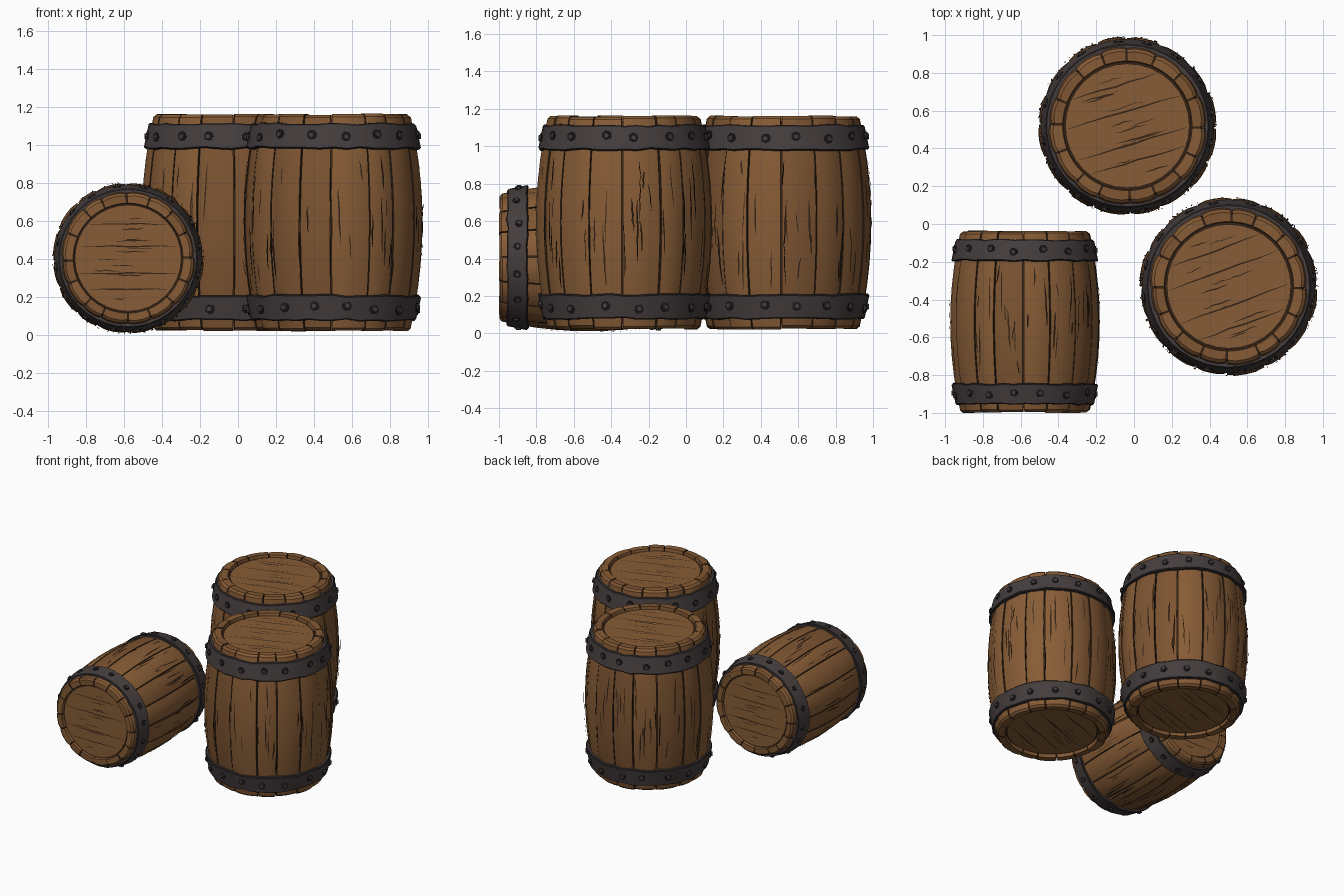
import bpy, bmesh, math, random
from mathutils import Matrix, Vector

cube = bpy.data.objects.get("Cube")
if cube:
    bpy.data.objects.remove(cube, do_unlink=True)

TAU = 2 * math.pi
HEIGHT = 1.145
STAVES = 16
LID_R = 0.335
RECESS = 0.022


def material(name, rgb):
    mat = bpy.data.materials.new(name)
    mat.use_nodes = True
    mat.diffuse_color = (*rgb, 1)
    mat.node_tree.nodes["Principled BSDF"].inputs["Base Color"].default_value = (*rgb, 1)
    return mat


MATS = [material("oak brown", (0.245, 0.108, 0.037)),
        material("dark oak", (0.205, 0.089, 0.031)),
        material("crack brown", (0.035, 0.017, 0.008)),
        material("iron grey", (0.060, 0.047, 0.048)),
        material("iron edge", (0.018, 0.014, 0.015))]
OAK, DARK_OAK, CRACK, IRON, EDGE = range(len(MATS))


def radius(z):
    """Outer radius of the bulging barrel wall."""
    u = 2 * z / HEIGHT - 1
    return 0.405 + 0.066 * (1 - u * u)


def polar(r, a, z):
    return Vector((r * math.cos(a), r * math.sin(a), z))


def sweep(bm, loop, angles, mat=0, full=False, cap_mat=None):
    """Turn a closed (r, z) loop through the angles; cap the ends unless full."""
    cols = [[bm.verts.new(polar(r, a, z)) for r, z in loop] for a in angles]
    n = len(loop)
    for i in range(len(cols) if full else len(cols) - 1):
        p, q = cols[i], cols[(i + 1) % len(cols)]
        for j in range(n):
            k = (j + 1) % n
            bm.faces.new((p[j], q[j], q[k], p[k])).material_index = \
                mat(j) if callable(mat) else mat
    if not full:
        for col in (cols[0], cols[-1]):
            bm.faces.new(col).material_index = cap_mat
    return cols


def finish(bm, name, matrix, smooth=None, recalc=True):
    if recalc:
        bmesh.ops.recalc_face_normals(bm, faces=bm.faces)
    mesh = bpy.data.meshes.new(name)
    bm.to_mesh(mesh)
    bm.free()
    for mat in MATS:
        mesh.materials.append(mat)
    obj = bpy.data.objects.new(name, mesh)
    bpy.context.collection.objects.link(obj)
    obj.matrix_world = matrix
    if smooth:
        bpy.ops.object.select_all(action="DESELECT")
        obj.select_set(True)
        bpy.context.view_layer.objects.active = obj
        bpy.ops.object.shade_smooth_by_angle(angle=math.radians(smooth))
    return obj


def sliver(bm, path, side):
    """Tapered dark strip along a path; side(i) gives the half width vector."""
    left = [bm.verts.new(p - side(i)) for i, p in enumerate(path)]
    right = [bm.verts.new(p + side(i)) for i, p in enumerate(path)]
    for i in range(len(path) - 1):
        bm.faces.new((left[i], right[i], right[i + 1], left[i + 1])).material_index = CRACK


def staves(name, rng, matrix):
    """Separate bulging boards round a dark core."""
    bm = bmesh.new()
    edges = [(i + rng.uniform(-0.12, 0.12)) * TAU / STAVES for i in range(STAVES)]
    edges.append(edges[0] + TAU)
    for a, b in zip(edges, edges[1:]):
        grow, low, high = rng.uniform(-0.005, 0.004), rng.uniform(0, 0.008), rng.uniform(0, 0.008)
        top = HEIGHT - high
        zs = [low + 0.014 + (top - low - 0.028) * i / 10 for i in range(11)]
        loop = [(radius(0) - 0.012 + grow, low)] + [(radius(z) + grow, z) for z in zs]
        loop += [(radius(0) - 0.012 + grow, top), (LID_R + 0.008, top),
                 (LID_R, HEIGHT - 0.05), (LID_R, 0.05), (LID_R + 0.008, low)]
        gap = 0.009
        angles = [a + gap + (b - a - 2 * gap) * i / 4 for i in range(5)]
        cols = sweep(bm, loop, angles, rng.choice((OAK, OAK, DARK_OAK)), cap_mat=CRACK)
        for col in (cols[0], cols[-1]):          # worn long edges
            for v in col[:len(zs) + 2]:
                pull = 1 - 0.006 / v.co.xy.length
                v.co.x *= pull
                v.co.y *= pull
    core = [(0, 0.03)] + [(radius(z) - 0.022, z) for z in
                          [0.03 + (HEIGHT - 0.06) * i / 8 for i in range(9)]] + [(0, HEIGHT - 0.03)]
    sweep(bm, core, [TAU * i / 32 for i in range(32)], CRACK, full=True)
    bmesh.ops.remove_doubles(bm, verts=bm.verts, dist=1e-5)
    finish(bm, name + "_staves", matrix, 35)
    return edges


def wall_cracks(name, rng, matrix):
    """Grain splits painted along the boards."""
    bm = bmesh.new()
    for _ in range(75):
        a, drift = rng.uniform(0, TAU), rng.uniform(-0.035, 0.035)
        size = rng.uniform(0.08, 0.34)
        z0 = rng.uniform(0.2, HEIGHT - 0.2 - size)
        width = rng.uniform(0.002, 0.0055)
        path = []
        for i in range(7):
            z = z0 + size * i / 6
            path.append(polar(radius(z) + 0.0045, a + drift * i / 6 + rng.uniform(-0.006, 0.006), z))
        tangent = polar(1, a + math.pi / 2, 0)
        sliver(bm, path, lambda i: tangent * width * (0.08 + math.sin(math.pi * i / 6) ** 0.7
                                                      if 0 < i < 6 else 0.08))
    finish(bm, name + "_grain", matrix, recalc=False)


def lid(name, rng, matrix, top, turn):
    """Recessed round end with plank seams and grain."""
    bm = bmesh.new()
    surface, sign = (HEIGHT - RECESS, 1) if top else (RECESS, -1)
    disc = [(0, surface), (LID_R - 0.006, surface),
            (LID_R - 0.006, surface - sign * 0.012), (0, surface - sign * 0.012)]
    sweep(bm, disc, [TAU * i / 32 for i in range(32)], OAK, full=True)
    bmesh.ops.remove_doubles(bm, verts=bm.verts, dist=1e-5)
    finish(bm, name + "_lid", matrix)

    bm = bmesh.new()
    spin = Matrix.Rotation(turn, 3, "Z")
    lines = [(y + rng.uniform(-0.02, 0.02), 0, 1, 0.0045) for y in (-0.21, -0.09, 0.08, 0.2)]
    lines += [(rng.uniform(-0.27, 0.27), rng.uniform(-0.6, 0.6), rng.uniform(0.15, 0.4),
               rng.uniform(0.002, 0.004)) for _ in range(12)]
    for y, mid, part, width in lines:
        half = math.sqrt((LID_R - 0.01) ** 2 - y * y) * 0.97
        lo, hi = max(-1, mid - part) * half, min(1, mid + part) * half
        path = [spin @ Vector((lo + (hi - lo) * i / 6, y + rng.uniform(-0.004, 0.004),
                               surface + sign * 0.002)) for i in range(7)]
        across = spin @ Vector((0, -sign, 0))
        sliver(bm, path, lambda i: across * width * (0.2 + 0.8 * math.sin(math.pi * i / 6)))
    finish(bm, name + "_lid_seams", matrix, recalc=False)


def hoop(name, rng, matrix, z0, z1):
    """Iron band with uneven edges, dark rims and a ring of bolts."""
    bm = bmesh.new()
    t, c = 0.019, 0.008
    loop = [(radius(z0) - 0.02, z0), (radius(z0) + t - c, z0), (radius(z0) + t, z0 + c),
            (radius(z1) + t, z1 - c), (radius(z1) + t - c, z1), (radius(z1) - 0.02, z1)]
    cols = sweep(bm, loop, [TAU * i / 40 for i in range(40)],
                 lambda j: EDGE if j in (1, 3) else IRON, full=True)
    for col in cols:
        low, high = rng.uniform(-0.006, 0.006), rng.uniform(-0.006, 0.006)
        for j, v in enumerate(col):
            v.co.z += low if j < 3 else high
    finish(bm, name, matrix, 25)

    bm = bmesh.new()
    for i in range(STAVES):
        a = (i + 0.35 + rng.uniform(-0.12, 0.12)) * TAU / STAVES
        z = (z0 + z1) / 2 + rng.uniform(-0.012, 0.012)
        place = Matrix.Translation(polar(radius(z) + t, a, z)) @ \
            Matrix.Rotation(a, 4, "Z") @ Matrix.Rotation(math.pi / 2, 4, "Y")
        for r1, r2, depth, mat in ((0.027, 0.027, 0.006, EDGE), (0.022, 0.015, 0.026, IRON)):
            made = bmesh.ops.create_cone(bm, cap_ends=True, segments=7, radius1=r1,
                                         radius2=r2, depth=depth, matrix=place)
            for f in {f for v in made["verts"] for f in v.link_faces}:
                f.material_index = mat
    finish(bm, name + "_bolts", matrix)


def barrel(name, seed, matrix, turn):
    rng = random.Random(seed)
    staves(name, rng, matrix)
    wall_cracks(name, rng, matrix)
    lid(name + "_top", rng, matrix, True, turn)
    lid(name + "_bottom", rng, matrix, False, turn)
    hoop(name + "_lower_hoop", rng, matrix, 0.057, 0.19)
    hoop(name + "_upper_hoop", rng, matrix, HEIGHT - 0.185, HEIGHT - 0.052)


# Two upright barrels and a smaller one lying on its side
barrel("back_barrel", 3, Matrix.Translation((-0.035, 0.52, 0.02)), math.radians(17))
barrel("left_barrel", 8, Matrix.Translation((0.502, -0.33, 0.02)), math.radians(20))
barrel("lying_barrel", 5, Matrix.Translation((-0.578, -0.035, 0.405))
       @ Matrix.Rotation(math.pi / 2, 4, "X") @ Matrix.Scale(0.843, 4), 0)
